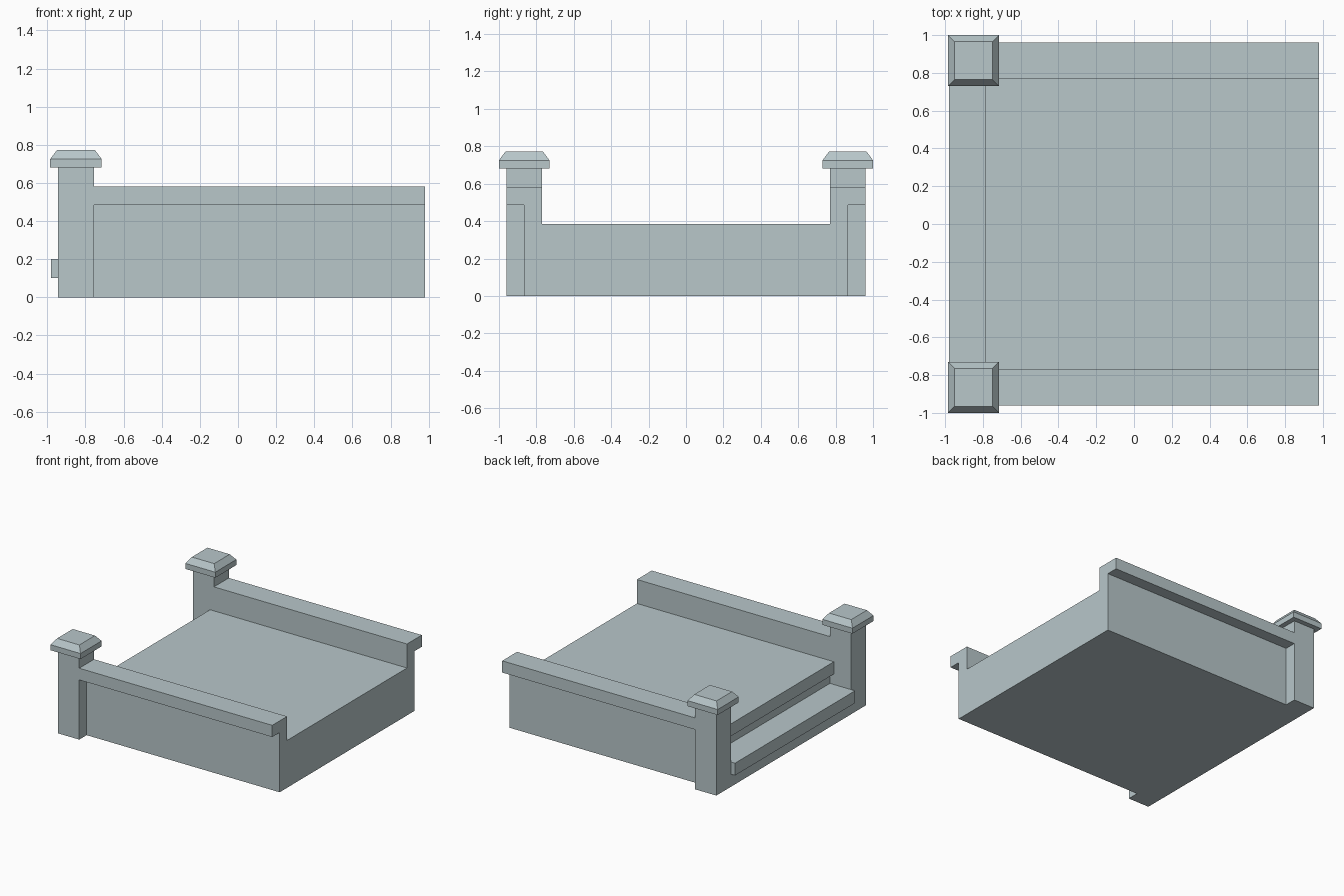
import bpy, bmesh

if "Cube" in bpy.data.objects:
    bpy.data.objects.remove(bpy.data.objects["Cube"])

stone = bpy.data.materials.new("pale_grey_stone")
stone.diffuse_color = (0.48, 0.57, 0.59, 1.0)
stone.use_nodes = True
stone.node_tree.nodes["Principled BSDF"].inputs["Base Color"].default_value = stone.diffuse_color


def finish(name, bm):
    bmesh.ops.recalc_face_normals(bm, faces=bm.faces)
    mesh = bpy.data.meshes.new(name)
    bm.to_mesh(mesh)
    bm.free()
    mesh.materials.append(stone)
    obj = bpy.data.objects.new(name, mesh)
    bpy.context.collection.objects.link(obj)
    return obj


def extrude_profile(name, points, offset):
    """Fill a closed outline and extrude it along offset."""
    bm = bmesh.new()
    face = bm.faces.new([bm.verts.new(p) for p in points])
    result = bmesh.ops.extrude_face_region(bm, geom=[face], use_keep_orig=True)
    verts = [g for g in result["geom"] if isinstance(g, bmesh.types.BMVert)]
    bmesh.ops.translate(bm, vec=offset, verts=verts)
    return finish(name, bm)


def square_stack(name, cx, cy, rings):
    """Stack square rings given as (half width, height)."""
    bm = bmesh.new()
    loops = [[bm.verts.new((cx + sx * r, cy + sy * r, z))
              for sx, sy in ((-1, -1), (1, -1), (1, 1), (-1, 1))]
             for r, z in rings]
    for a, b in zip(loops, loops[1:]):
        for i in range(4):
            j = (i + 1) % 4
            bm.faces.new((a[i], a[j], b[j], b[i]))
    bm.faces.new(loops[0][::-1])
    bm.faces.new(loops[-1])
    return finish(name, bm)


BACK, END = -0.755, 0.98   # platform extent along x
INNER = 0.77               # inner face of walls and posts

# Platform with side walls and overhanging rails, one cross-section
half = [(0.865, 0), (0.865, 0.485), (0.96, 0.485), (0.96, 0.58),
        (INNER, 0.58), (INNER, 0.385)]
section = half + [(-y, z) for y, z in reversed(half)]
extrude_profile("platform_and_walls", [(BACK, y, z) for y, z in section],
                (END - BACK, 0, 0))

# Nosing of the platform edge, and the lower step with its own nosing
steps = {
    "platform_nosing": [(BACK, 0.285), (BACK, 0.385), (-0.79, 0.385), (-0.79, 0.285)],
    "lower_step": [(BACK, 0), (BACK, 0.2), (-0.98, 0.2), (-0.98, 0.1),
                   (-0.945, 0.1), (-0.945, 0)],
}
for name, outline in steps.items():
    extrude_profile(name, [(x, -INNER, z) for x, z in outline], (0, 2 * INNER, 0))

# Posts with bevelled caps
for side, label in ((-1, "front"), (1, "back")):
    square_stack(label + "_post", -0.85, side * 0.865,
                 [(0.095, 0), (0.095, 0.68), (0.135, 0.68),
                  (0.135, 0.725), (0.1, 0.772)])
